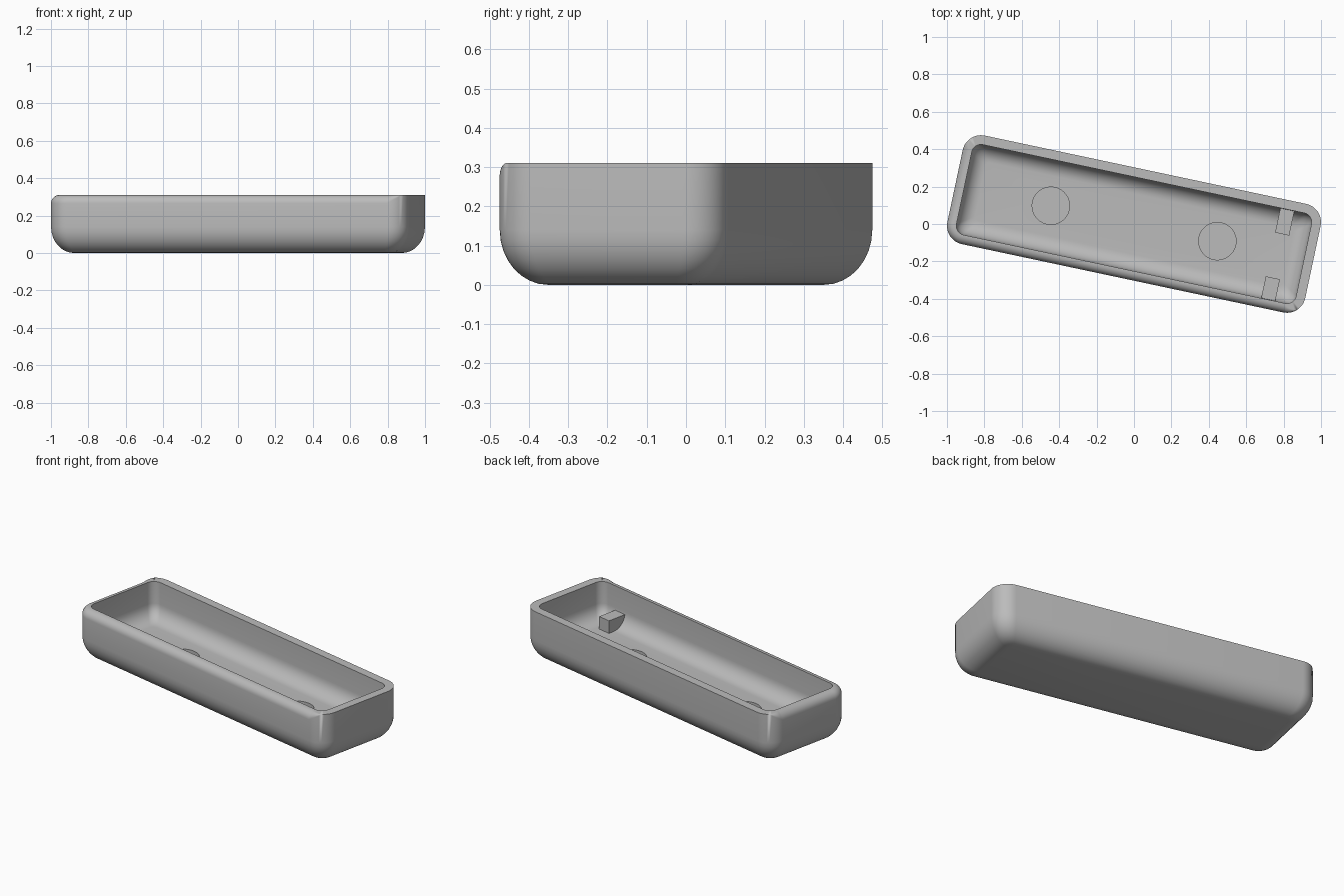
import bpy, bmesh, math
from mathutils import Matrix

if "Cube" in bpy.data.objects:
    bpy.data.objects.remove(bpy.data.objects["Cube"])

L, W, H = 1.956, 0.593, 0.31      # tray length, width, height
WALL, FLOOR = 0.05, 0.09
RIM_R, CORNER = 0.045, 0.10
SEG, STEPS = 12, 8
TURN = math.radians(-12)

grey = bpy.data.materials.new("plain_grey")
grey.diffuse_color = (0.5, 0.5, 0.5, 1)
grey.use_nodes = True
grey.node_tree.nodes["Principled BSDF"].inputs["Base Color"].default_value = grey.diffuse_color


def finish(bm, name):
    me = bpy.data.meshes.new(name)
    bm.to_mesh(me)
    bm.free()
    ob = bpy.data.objects.new(name, me)
    bpy.context.collection.objects.link(ob)
    ob.rotation_euler.z = TURN
    me.materials.append(grey)
    return ob


def rim_weight(a):
    """Full rim rounding on the left end and front side, fading out at their far corners."""
    if a < 180:
        return max(0, 1 - (180 - a) / 45)
    return 1 if a <= 270 else max(0, 1 - (a - 270) / 45)


def ring(bm, shape, radius):
    """Rounded rectangle; shape(angle) gives the inset and height of each point."""
    verts = []
    for c, (sx, sy) in enumerate([(1, 1), (-1, 1), (-1, -1), (1, -1)]):
        for i in range(SEG + 1):
            deg = 90 * (c + i / SEG)
            a = math.radians(deg)
            inset, z = shape(deg)
            r = radius(inset)
            x = sx * (L / 2 - inset - r) + r * math.cos(a)
            y = sy * (W / 2 - inset - r) + r * math.sin(a)
            verts.append(bm.verts.new((x, y, z)))
    return verts


def flat(inset, z):
    return lambda deg: (inset, z)


# tray shell: one continuous loft from underside, over the rim, to the inner floor
bm = bmesh.new()
rings = []
quarter = [math.pi / 2 * i / STEPS for i in range(STEPS + 1)]
outer_r = lambda d: max(CORNER - 0.6 * d, 0.03)
rim_r = lambda d: CORNER - d
inner_r = lambda d: max(CORNER - WALL - 0.3 * (d - WALL), 0.02)

for t in quarter:                                   # rounded underside edge
    rings.append(ring(bm, flat(0.115 * (1 - math.sin(t)), 0.14 * (1 - math.cos(t))), outer_r))
for t in quarter:                                   # rounded outer rim
    def rim(deg, t=t):
        r = RIM_R * rim_weight(deg)
        return r * (1 - math.cos(t)), H - r * (1 - math.sin(t))
    rings.append(ring(bm, rim, rim_r))
rings.append(ring(bm, flat(WALL, H), rim_r))        # inner rim edge
for t in quarter:                                   # inner wall and floor curve
    rings.append(ring(bm, flat(WALL + 0.085 * (1 - math.cos(t)),
                               FLOOR + 0.09 * (1 - math.sin(t))), inner_r))

for a, b in zip(rings, rings[1:]):
    n = len(a)
    for i in range(n):
        j = (i + 1) % n
        bm.faces.new((a[i], a[j], b[j], b[i]))
bm.faces.new(rings[0][::-1])
bm.faces.new(rings[-1])
bmesh.ops.remove_doubles(bm, verts=bm.verts, dist=1e-5)
bmesh.ops.recalc_face_normals(bm, faces=bm.faces)
tray = finish(bm, "tray")

# two round recesses in the floor
bm = bmesh.new()
for x in (-0.455, 0.455):
    bmesh.ops.create_cone(bm, cap_ends=True, segments=48, radius1=0.1, radius2=0.1,
                          depth=0.1, matrix=Matrix.Translation((x, 0.003, 0.09)))
cutter = finish(bm, "recess_cutter")
cutter.hide_render = True
cutter.hide_set(True)
cut = tray.modifiers.new("recesses", 'BOOLEAN')
cut.operation = 'DIFFERENCE'
cut.solver = 'EXACT'
cut.object = cutter
bpy.context.view_layer.objects.active = tray
tray.select_set(True)
bpy.ops.object.modifier_apply(modifier=cut.name)
bpy.data.objects.remove(cutter)
bpy.ops.object.shade_smooth_by_angle(angle=math.radians(35))

# support blocks standing against the long walls
for name, y0, y1 in (("back_block", 0.112, 0.262), ("front_block", -0.262, -0.127)):
    z0, z1 = FLOOR - 0.02, 0.165
    bm = bmesh.new()
    bmesh.ops.create_cube(bm, size=1, matrix=Matrix.Translation((0.786, (y0 + y1) / 2, (z0 + z1) / 2))
                          @ Matrix.Diagonal((0.077, y1 - y0, z1 - z0, 1)))
    finish(bm, name)
